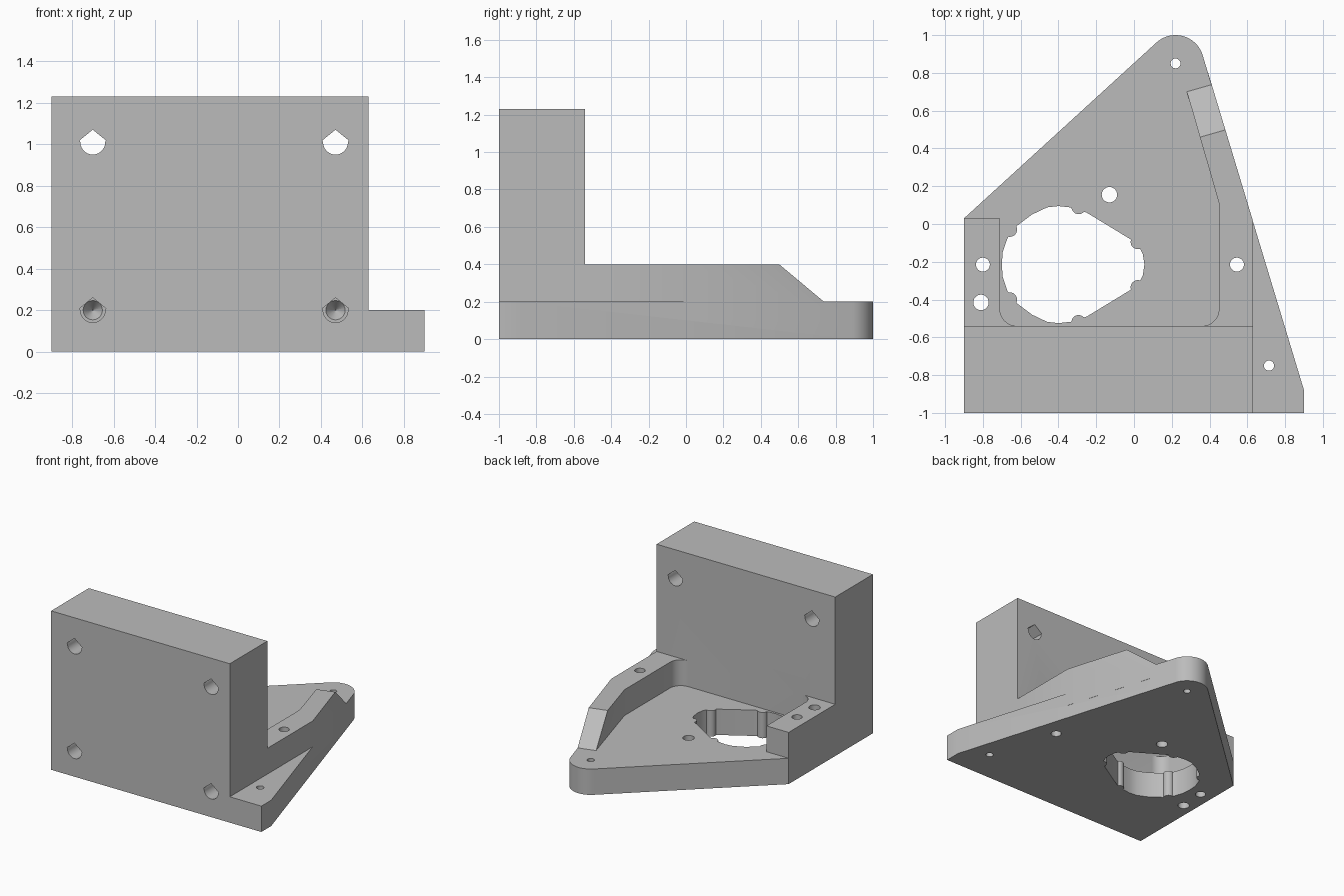
import bpy, bmesh
from math import cos, sin, radians
from mathutils import Vector

if "Cube" in bpy.data.objects:
    bpy.data.objects.remove(bpy.data.objects["Cube"])

gray = bpy.data.materials.new("plain gray")
gray.use_nodes = True
gray.diffuse_color = (0.5, 0.5, 0.5, 1)
gray.node_tree.nodes["Principled BSDF"].inputs["Base Color"].default_value = (0.5, 0.5, 0.5, 1)


def arc(cx, cy, r, a0, a1, n):
    angles = [radians(a0 + (a1 - a0) * i / n) for i in range(n + 1)]
    return [(cx + r * cos(a), cy + r * sin(a)) for a in angles]


def prism(name, pts, lo, hi, along_y=False, taper=1.0, slope=None):
    """Extrude an outline along z (or y), optionally tapered or cut by a plane."""
    bm = bmesh.new()
    cx = sum(p[0] for p in pts) / len(pts)
    cy = sum(p[1] for p in pts) / len(pts)

    def ring(h, s):
        flat = [(cx + (x - cx) * s, cy + (y - cy) * s) for x, y in pts]
        return [bm.verts.new((x, h, y) if along_y else (x, y, h)) for x, y in flat]

    a, b = ring(lo, 1.0), ring(hi, taper)
    bm.faces.new(a)
    bm.faces.new(b)
    for i in range(len(a)):
        j = (i + 1) % len(a)
        bm.faces.new((a[i], a[j], b[j], b[i]))
    if slope:
        co, no = slope
        bmesh.ops.bisect_plane(bm, geom=bm.verts[:] + bm.edges[:] + bm.faces[:],
                               plane_co=co, plane_no=no, clear_outer=True)
        bmesh.ops.holes_fill(bm, edges=[e for e in bm.edges if e.is_boundary])
    bmesh.ops.recalc_face_normals(bm, faces=bm.faces[:])
    mesh = bpy.data.meshes.new(name)
    bm.to_mesh(mesh)
    bm.free()
    mesh.materials.append(gray)
    obj = bpy.data.objects.new(name, mesh)
    bpy.context.collection.objects.link(obj)
    return obj


def combine(target, tool, operation):
    """Apply a boolean and remove the tool."""
    mod = target.modifiers.new("boolean", 'BOOLEAN')
    mod.operation, mod.solver, mod.object = operation, 'EXACT', tool
    deps = bpy.context.evaluated_depsgraph_get()
    mesh = bpy.data.meshes.new_from_object(target.evaluated_get(deps))
    target.modifiers.clear()
    target.data = mesh
    bpy.data.objects.remove(tool)


def edge_x(y):
    # slanted right side of the base plate
    return 0.9 - 0.302 * (y + 0.88)


# Base plate with a rounded nose
plate = [(-0.9, -1), (0.9, -1), (0.9, -0.88)] + arc(0.22, 0.85, 0.15, 16.8, 132.4, 20) + [(-0.9, 0.03)]
bracket = prism("motor_bracket", plate, 0, 0.2)

# Upright mounting wall
wall = prism("wall", [(-0.9, -1), (0.63, -1), (0.63, -0.54), (-0.9, -0.54)], 0.1, 1.23)
combine(bracket, wall, 'UNION')

# Left block, with a fillet towards the wall
left = [(-0.9, 0.03), (-0.9, -0.6), (-0.62, -0.6)] + arc(-0.62, -0.45, 0.09, 270, 180, 8) + [(-0.71, 0.03)]
combine(bracket, prism("left_block", left, 0.1, 0.4), 'UNION')

# Right rib, bent along the plate edge and sloping down at its far end
rib = [(0.36, -0.6), (0.63, -0.6), (0.63, 0.015), (edge_x(0.8), 0.8), (0.251, 0.8), (0.45, 0.11)]
rib += arc(0.36, -0.45, 0.09, 0, -90, 8)
p, q, r = Vector((0.35, 0.46, 0.4)), Vector((0.49, 0.5, 0.4)), Vector((0.28, 0.7, 0.2))
normal = (q - p).cross(r - p).normalized()
if normal.z < 0:
    normal.negate()
combine(bracket, prism("right_rib", rib, 0.1, 0.4, slope=(p, normal)), 'UNION')

# Motor opening, symmetrical about its middle line, with small round bumps
mid = -0.215
half = [(-0.7, mid), (-0.695, -0.15), (-0.67, -0.075), (-0.62, -0.01), (-0.54, 0.05),
        (-0.46, 0.088), (-0.4, 0.095), (-0.33, 0.087), (-0.25, 0.06),
        (-0.02, -0.08), (0.025, -0.115), (0.047, -0.16), (0.055, mid)]
opening = prism("opening_cutter", half + [(x, 2 * mid - y) for x, y in half[-2:0:-1]], -0.1, 0.3)
for x, y in [(-0.657, -0.03), (-0.293, 0.09), (0.02, -0.095)]:
    for by in (y, 2 * mid - y):
        combine(opening, prism("bump", arc(x, by, 0.038, 0, 345, 23), -0.2, 0.35), 'DIFFERENCE')
combine(bracket, opening, 'DIFFERENCE')

# Vertical screw holes
for x, y, rad in [(0.22, 0.85, 0.026), (-0.13, 0.155, 0.041), (0.545, mid, 0.037),
                  (-0.8, mid, 0.037), (-0.81, -0.415, 0.041), (0.715, -0.75, 0.027)]:
    combine(bracket, prism("screw_hole", arc(x, y, rad, 0, 345, 23), -0.1, 0.5), 'DIFFERENCE')

# Teardrop wall holes: through at the top, blind with a cone end at the bottom
for x in (-0.7, 0.47):
    for z in (1.01, 0.2):
        drop = arc(x, z, 0.06, 180, 360, 14) + [(x + 0.064, z + 0.008), (x, z + 0.06), (x - 0.064, z + 0.008)]
        blind = z < 0.5
        combine(bracket, prism("wall_hole", drop, -1.1, -0.62 if blind else -0.4, True), 'DIFFERENCE')
        if blind:
            tip = prism("hole_tip", arc(x, z, 0.054, 0, 345, 23), -0.63, -0.56, True, taper=0.03)
            combine(bracket, tip, 'DIFFERENCE')

bpy.ops.object.select_all(action='DESELECT')
bracket.select_set(True)
bpy.context.view_layer.objects.active = bracket
bpy.ops.object.shade_smooth_by_angle(angle=radians(25))
